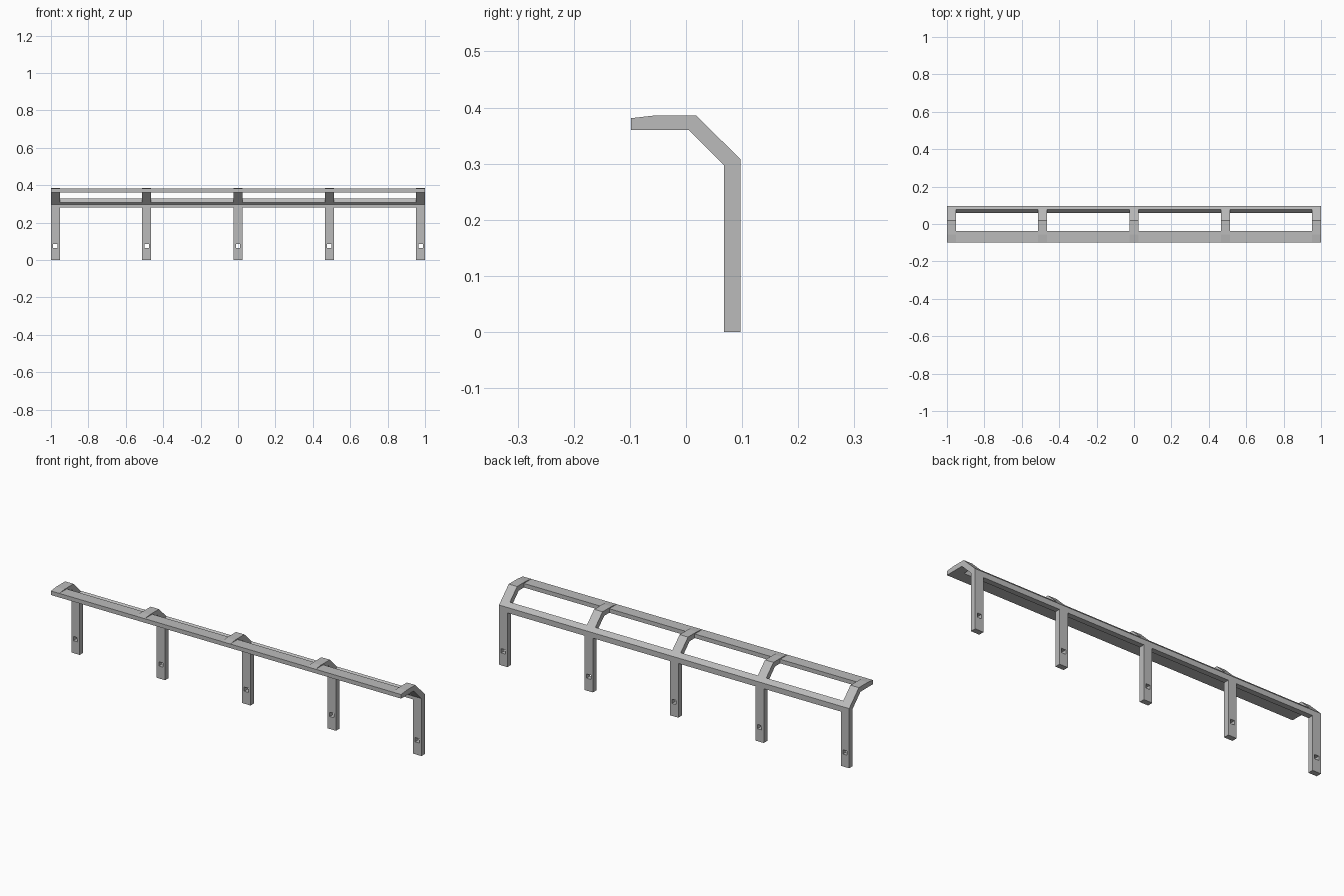
import bpy
import bmesh

cube = bpy.data.objects.get("Cube")
if cube:
    bpy.data.objects.remove(cube, do_unlink=True)

# Single grey metal
GREY = (0.5, 0.5, 0.5, 1.0)
metal = bpy.data.materials.new("grey_metal")
metal.use_nodes = True
metal.diffuse_color = GREY
metal.node_tree.nodes["Principled BSDF"].inputs["Base Color"].default_value = GREY

BRACKET_W = 0.048
SPACING = (2 - BRACKET_W) / 4
BACK, INNER, FRONT = 0.097, 0.068, -0.098


def extrude_profile(name, profile, width, x=0.0, caps=True):
    """Sweep a closed (y, z) profile along x, centred on the object origin."""
    bm = bmesh.new()
    a, b = ([bm.verts.new((side * width / 2, y, z)) for y, z in profile] for side in (-1, 1))
    n = len(profile)
    for i in range(n):
        j = (i + 1) % n
        bm.faces.new((a[i], a[j], b[j], b[i]))
    if caps:
        bm.faces.new(a)
        bm.faces.new(b)
    bmesh.ops.recalc_face_normals(bm, faces=bm.faces)
    mesh = bpy.data.meshes.new(name)
    bm.to_mesh(mesh)
    bm.free()
    mesh.materials.append(metal)
    obj = bpy.data.objects.new(name, mesh)
    obj.location.x = x
    bpy.context.collection.objects.link(obj)
    return obj


# Bent bracket: upright leg, sloped shoulder, forward arm with a tapered tip
bracket = extrude_profile("bracket", [
    (INNER, 0), (BACK, 0), (BACK, 0.308), (0.018, 0.386), (-0.055, 0.386),
    (FRONT, 0.381), (FRONT, 0.36), (0.005, 0.36), (INNER, 0.297)], BRACKET_W)

# Square bolt hole through the leg
cutter = extrude_profile("hole_cutter", [
    (0.04, 0.064), (0.13, 0.064), (0.13, 0.086), (0.04, 0.086)], 0.024)
cutter.hide_render = True
cut = bracket.modifiers.new("bolt_hole", "BOOLEAN")
cut.operation = "DIFFERENCE"
cut.solver = "EXACT"
cut.object = cutter
deps = bpy.context.evaluated_depsgraph_get()
bracket_mesh = bpy.data.meshes.new_from_object(bracket.evaluated_get(deps))
bpy.data.objects.remove(bracket, do_unlink=True)
bpy.data.objects.remove(cutter, do_unlink=True)

# Five evenly spaced brackets share one mesh
for i in range(5):
    obj = bpy.data.objects.new(f"bracket_{i + 1}", bracket_mesh)
    obj.location.x = (i - 2) * SPACING
    bpy.context.collection.objects.link(obj)

# Rails fill each bay between neighbouring brackets
front_rail = [(FRONT, 0.36), (-0.037, 0.36), (-0.037, 0.381), (FRONT, 0.381)]
back_rail = [(INNER, 0.28), (BACK, 0.28), (BACK, 0.308),
             (0.077, 0.328), (0.058, 0.307), (INNER, 0.297)]
for i in range(4):
    x = (i - 1.5) * SPACING
    for name, profile in (("front_rail", front_rail), ("back_rail", back_rail)):
        extrude_profile(f"{name}_{i + 1}", profile, SPACING - BRACKET_W, x, caps=False)
